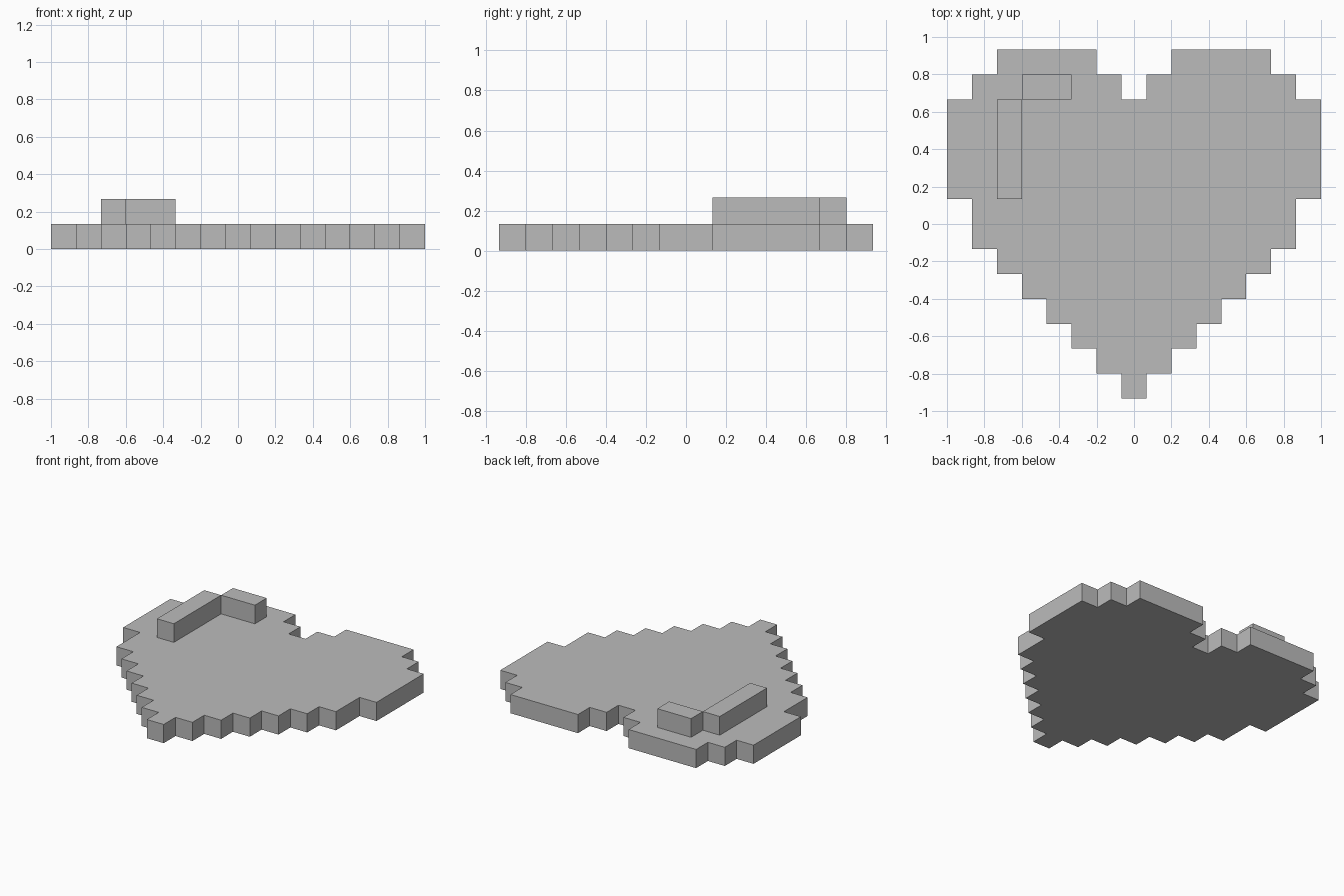
import bpy
import bmesh

CELL = 2 / 15  # size of one pixel block

cube = bpy.data.objects.get("Cube")
if cube:
    bpy.data.objects.remove(cube, do_unlink=True)

grey = bpy.data.materials.new("plain_grey")
grey.use_nodes = True
grey.diffuse_color = (0.5, 0.5, 0.5, 1)
grey.node_tree.nodes["Principled BSDF"].inputs["Base Color"].default_value = (0.5, 0.5, 0.5, 1)


def extrude_outline(name, outline, level):
    """Raise a closed outline, in cells, into a slab one cell thick."""
    bm = bmesh.new()
    base = bm.faces.new([bm.verts.new((x * CELL, y * CELL, level * CELL)) for x, y in outline])
    raised = bmesh.ops.extrude_face_region(bm, geom=[base], use_keep_orig=True)["geom"]
    top = [v for v in raised if isinstance(v, bmesh.types.BMVert)]
    bmesh.ops.translate(bm, verts=top, vec=(0, 0, CELL))
    bmesh.ops.recalc_face_normals(bm, faces=bm.faces)
    mesh = bpy.data.meshes.new(name)
    bm.to_mesh(mesh)
    bm.free()
    mesh.materials.append(grey)
    obj = bpy.data.objects.new(name, mesh)
    bpy.context.collection.objects.link(obj)
    return obj


def bar(name, x0, x1, y0, y1):
    return extrude_outline(name, [(x0, y0), (x1, y0), (x1, y1), (x0, y1)], 1)


# Heart slab: stepped right half as (half width, bottom, top) from the tip up
steps = [(i + 0.5, i - 7, i - 6) for i in range(6)]
steps += [(6.5, -1, 1), (7.5, 1, 5), (6.5, 5, 6), (5.5, 6, 7)]
half = [(w, y) for w, low, high in steps for y in (low, high)]
# Inner side of the lobe, down to the notch
half += [(1.5, 7), (1.5, 6), (0.5, 6), (0.5, 5)]
extrude_outline("heart_slab", half + [(-x, y) for x, y in reversed(half)], 0)

# Raised highlight on the right lobe
bar("highlight_long_bar", -5.5, -4.5, 1, 5)
bar("highlight_short_bar", -4.5, -2.5, 5, 6)
